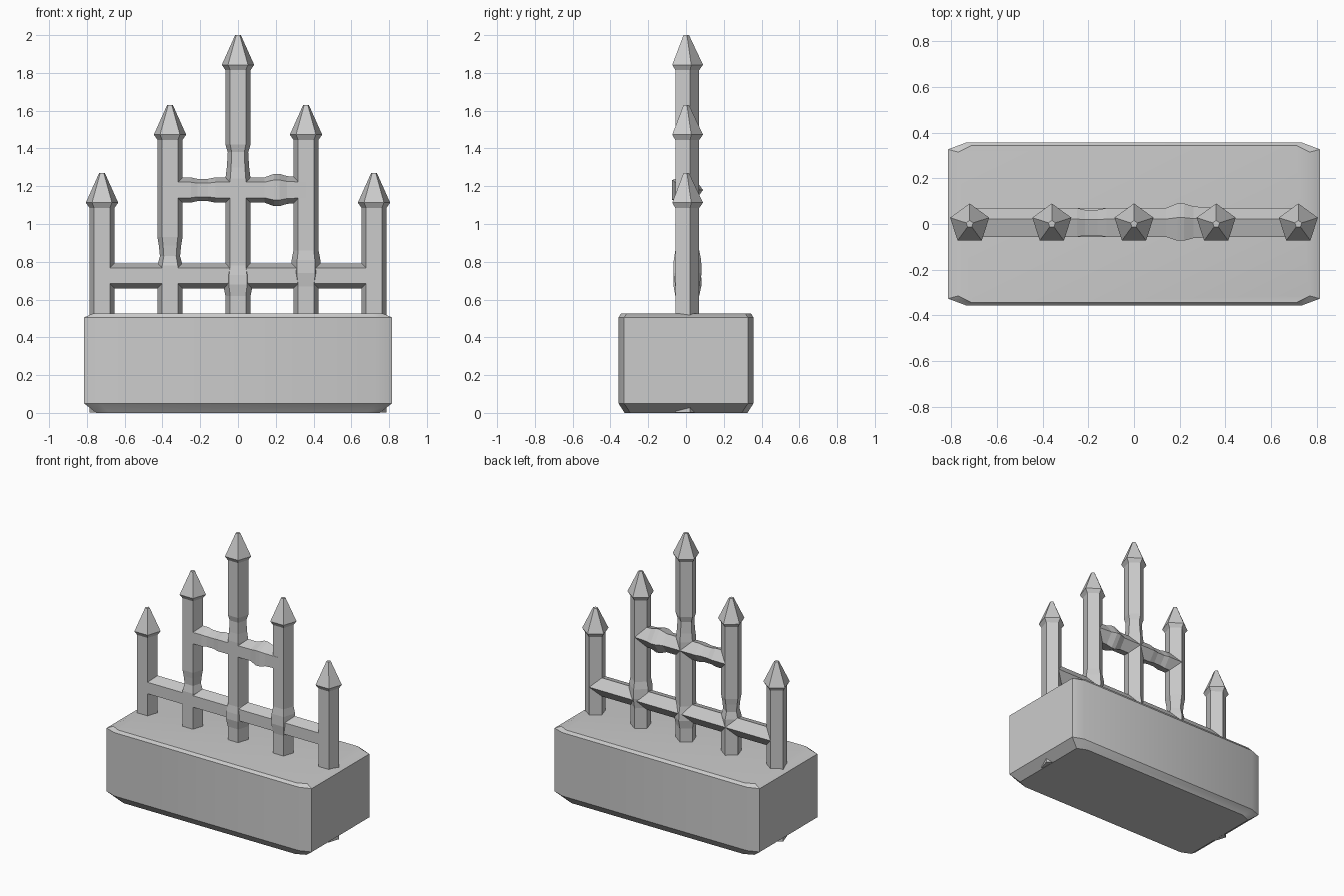
import bpy, bmesh, math
from mathutils import Vector

cube = bpy.data.objects.get("Cube")
if cube:
    bpy.data.objects.remove(cube)

stone = bpy.data.materials.new("grey_stone")
stone.use_nodes = True
GREY = (0.6, 0.6, 0.6, 1)
stone.diffuse_color = GREY
stone.node_tree.nodes["Principled BSDF"].inputs["Base Color"].default_value = GREY


def loft(name, rings):
    """Skin a list of equal-sized point rings and cap both ends."""
    bm = bmesh.new()
    rows = [[bm.verts.new(p) for p in ring] for ring in rings]
    n = len(rows[0])
    for low, high in zip(rows, rows[1:]):
        for i in range(n):
            j = (i + 1) % n
            bm.faces.new((low[i], low[j], high[j], high[i]))
    bm.faces.new(rows[0][::-1])
    bm.faces.new(rows[-1])
    bmesh.ops.recalc_face_normals(bm, faces=bm.faces)
    mesh = bpy.data.meshes.new(name)
    bm.to_mesh(mesh)
    bm.free()
    mesh.materials.append(stone)
    obj = bpy.data.objects.new(name, mesh)
    bpy.context.collection.objects.link(obj)
    return obj


def bar(name, origin, axis, side, profile):
    """Five-sided bar, flat towards the front, from (distance, radius) pairs."""
    back = Vector((0, 1, 0))
    angles = [math.tau * i / 5 for i in range(5)]
    return loft(name, [[origin + axis * d + (side * math.sin(a) + back * math.cos(a)) * r
                        for a in angles] for d, r in profile])


X, Z = Vector((1, 0, 0)), Vector((0, 0, 1))
R = 0.07


# Chamfered base block
def base_ring(z, x, y, cut_x, cut_y):
    quarter = [(x, y - cut_y), (x - cut_x, y)]
    pts = quarter + [(-px, py) for px, py in quarter[::-1]]
    pts += [(-px, -py) for px, py in pts]
    return [Vector((px, py, z)) for px, py in pts]


base = loft("base", [
    base_ring(0, 0.75, 0.325, 0.07, 0.03),
    base_ring(0.05, 0.815, 0.357, 0.08, 0.03),
    base_ring(0.505, 0.815, 0.357, 0.08, 0.03),
    base_ring(0.525, 0.77, 0.345, 0.06, 0.03),
])
bpy.context.view_layer.objects.active = base
base.select_set(True)
bpy.ops.object.shade_smooth_by_angle(angle=math.radians(30))
base.select_set(False)

# Posts: name, x, tip height, worn or swollen places
posts = [
    ("right_outer_post", -0.72, 1.27, []),
    ("right_inner_post", -0.36, 1.63, [(0.78, R), (0.83, 0.056), (0.885, 0.062), (0.93, R)]),
    ("centre_post", 0, 2.0, [(0.62, R), (0.68, 0.083), (0.73, 0.08), (0.78, R),
                             (1.24, R), (1.3, 0.062), (1.38, 0.057), (1.42, R)]),
    ("left_inner_post", 0.36, 1.63, [(0.67, R), (0.74, 0.083), (0.81, 0.08), (0.86, R)]),
    ("left_outer_post", 0.72, 1.27, []),
]
for name, x, tip, details in posts:
    foot = Vector((x, 0, 0))
    bar(name, foot, Z, X, [(0.001, R)] + details + [(tip - 0.18, R)])
    bar(name.replace("post", "spike"), foot, Z, X,
        [(tip - 0.185, R), (tip - 0.157, 0.09), (tip, 0.016)])

# Cross rails
bar("lower_rail", Z * 0.725, X, Z, [(-0.72, R), (0.72, R)])
bar("upper_rail", Z * 1.18, X, Z,
    [(-0.36, R), (-0.25, R), (-0.215, 0.062), (-0.16, 0.062), (-0.12, R),
     (0.14, R), (0.19, 0.09), (0.22, 0.09), (0.26, 0.077), (0.36, R)])
